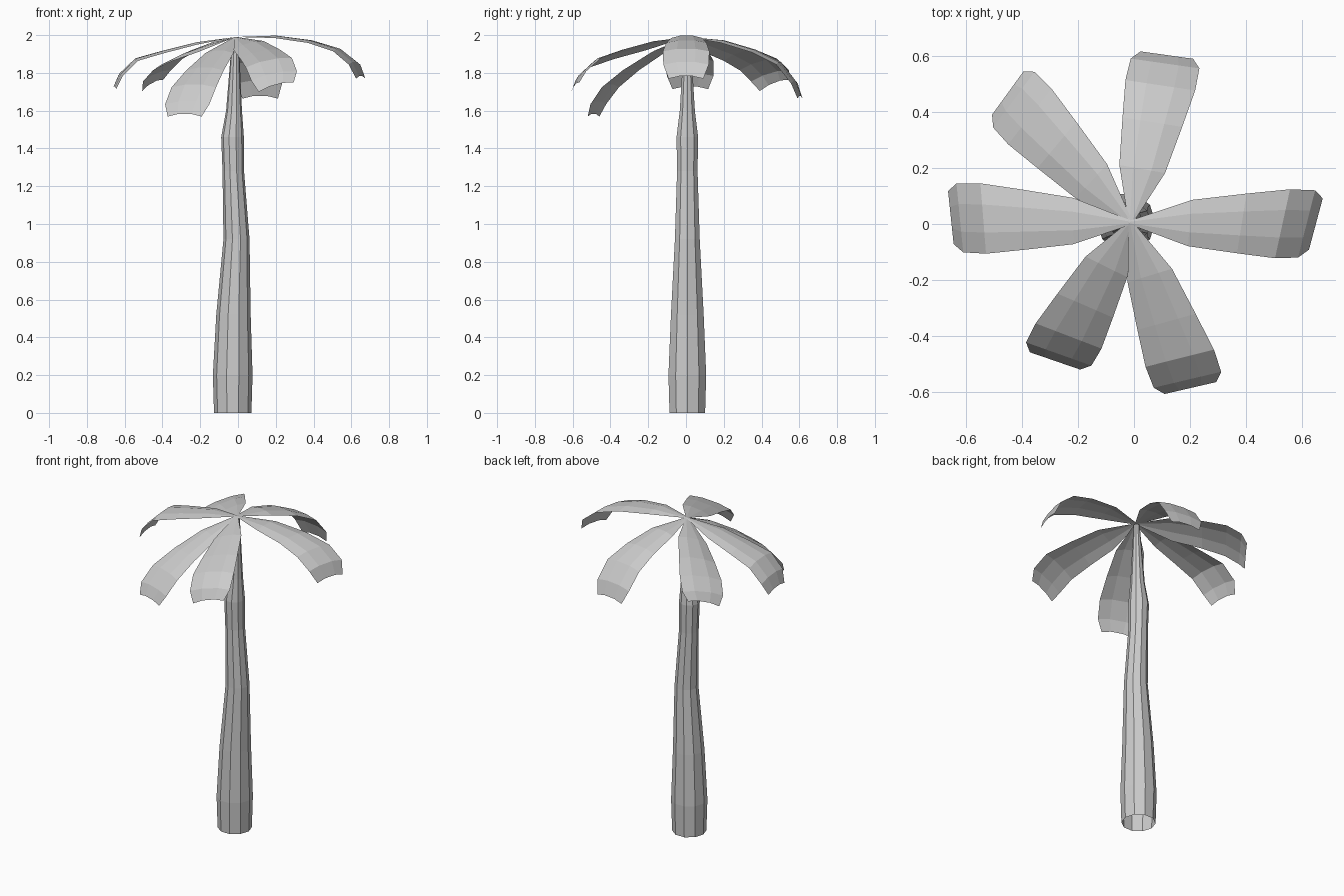
import bpy
from math import sin, cos, radians, pi

if "Cube" in bpy.data.objects:
    bpy.data.objects.remove(bpy.data.objects["Cube"])


def add_mesh(name, verts, faces):
    mesh = bpy.data.meshes.new(name)
    mesh.from_pydata(verts, [], faces)
    mesh.update()
    obj = bpy.data.objects.new(name, mesh)
    bpy.context.collection.objects.link(obj)
    return obj


def grid_faces(rows, cols, closed=False):
    span = cols if closed else cols - 1
    return [(r * cols + c, r * cols + (c + 1) % cols,
             (r + 1) * cols + (c + 1) % cols, (r + 1) * cols + c)
            for r in range(rows - 1) for c in range(span)]


# Trunk: tapering, slightly wavy ten-sided tube, open at the base (z, centre x, radius)
SIDES = 10
rings = [(0, -0.028, 0.099), (0.2, -0.028, 0.105), (0.52, -0.024, 0.091),
         (0.92, -0.008, 0.069), (1.28, -0.025, 0.057), (1.46, -0.029, 0.060),
         (1.60, -0.021, 0.042), (1.98, -0.014, 0.018)]
verts = [(cx + r * cos(2 * pi * i / SIDES), 0.007 + r * sin(2 * pi * i / SIDES), z)
         for z, cx, r in rings for i in range(SIDES)]
faces = grid_faces(len(rings), SIDES, True)
top = (len(rings) - 1) * SIDES
faces.append(tuple(range(top, top + SIDES)))
add_mesh("trunk", verts, faces)

# Fronds: drooping arched sheets sharing one outline (fraction of reach, half width)
OUTLINE = [(0, 0.008), (0.32, 0.083), (0.6, 0.108), (0.82, 0.126), (0.95, 0.124), (1.0, 0.095)]
ACROSS = (-1, -0.4, 0.4, 1)


def frond(name, azimuth, reach, skew, roll, heights):
    a = radians(azimuth)
    pts = []
    for (t, w), z in zip(OUTLINE, heights):
        b = a + radians(skew) * t
        cx = -0.012 * (1 - t) + reach * t * cos(a)
        cy = 0.005 * (1 - t) + reach * t * sin(a)
        for s in ACROSS:
            pts.append((cx - sin(b) * w * s, cy + cos(b) * w * s,
                        z + (roll * s - 0.016 * s * s) * min(1, t * 3)))
    add_mesh(name, pts, grid_faces(len(OUTLINE), len(ACROSS)))


frond("frond_right", 0, 0.65, -15, 0.0, (1.99, 2.0, 1.975, 1.93, 1.86, 1.785))
frond("frond_back", 79, 0.615, 3, 0.0, (1.99, 1.975, 1.925, 1.86, 1.76, 1.68))
frond("frond_back_left", 134, 0.65, 10, -0.03, (1.99, 1.955, 1.91, 1.86, 1.80, 1.75))
frond("frond_left", 178, 0.655, 8, 0.0, (1.99, 1.965, 1.92, 1.88, 1.80, 1.73))
frond("frond_front_left", 240, 0.565, 11, 0.0, (1.99, 1.92, 1.83, 1.74, 1.65, 1.585))
frond("frond_front_right", 289, 0.62, -6, 0.025, (1.99, 1.96, 1.915, 1.87, 1.80, 1.74))
